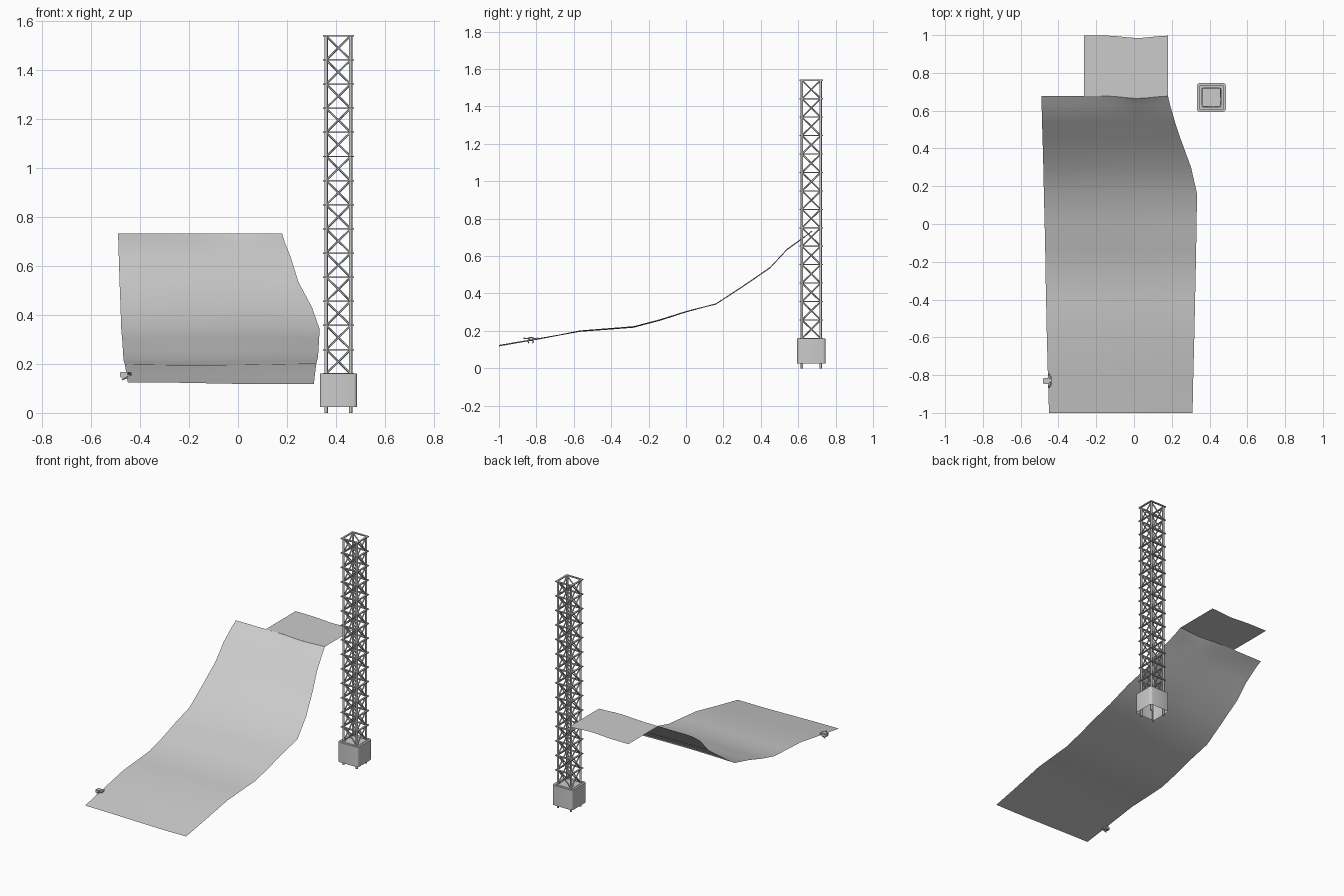
import bpy, bmesh, math
from mathutils import Vector, Matrix

if "Cube" in bpy.data.objects:
    bpy.data.objects.remove(bpy.data.objects["Cube"])


def finish(bm, name, smooth=None):
    me = bpy.data.meshes.new(name)
    bm.to_mesh(me)
    bm.free()
    ob = bpy.data.objects.new(name, me)
    bpy.context.collection.objects.link(ob)
    if smooth:
        bpy.context.view_layer.objects.active = ob
        ob.select_set(True)
        bpy.ops.object.shade_smooth_by_angle(angle=math.radians(smooth))
        ob.select_set(False)
    return ob


def box(bm, c, size):
    return bmesh.ops.create_cube(
        bm, size=1, matrix=Matrix.Translation(c) @ Matrix.Diagonal((*size, 1)))['verts']


def rod(bm, a, b, r, n=8):
    a, b = Vector(a), Vector(b)
    d = b - a
    m = Matrix.Translation((a + b) / 2) @ d.to_track_quat('Z', 'Y').to_matrix().to_4x4()
    bmesh.ops.create_cone(bm, cap_ends=True, segments=n, radius1=r, radius2=r,
                          depth=d.length, matrix=m)


def sheet(rows, name):
    bm = bmesh.new()
    g = [[bm.verts.new(p) for p in row] for row in rows]
    for r0, r1 in zip(g, g[1:]):
        for i in range(len(r0) - 1):
            bm.faces.new((r0[i], r0[i + 1], r1[i + 1], r1[i]))
    return finish(bm, name, 60)


def wave(x):  # gentle dip of the crest line seen from the top
    return -0.013 * math.exp(-((x - 0.02) / 0.1) ** 2)


# Hillside: rows of y, z, left x, right x
profile = [
    (-1.0, .121, -.45, .31), (-.8, .156, -.456, .314), (-.57, .199, -.462, .32),
    (-.42, .21, -.465, .323), (-.28, .221, -.468, .326), (-.14, .258, -.47, .329),
    (0, .302, -.473, .331), (.16, .343, -.477, .334), (.3, .435, -.48, .302),
    (.45, .538, -.484, .247), (.54, .635, -.487, .217), (.63, .7, -.489, .191),
    (.678, .733, -.49, .18)]
N = 16
rows = []
for k, (y, z, xl, xr) in enumerate(profile):
    inner = 0 if k == len(profile) - 1 else 1
    row = []
    for i in range(N + 1):
        x = xl + (xr - xl) * i / N
        dy = wave(x) if not inner else 0
        row.append((x, y + dy, z + inner * .004 * math.sin(5 * x + 4 * y + 1.5)))
    rows.append(row)
sheet(rows, "hillside")

# Flat ledge behind the crest
xs = [-.265 + .445 * i / 10 for i in range(11)]
sheet([[(x, y + wave(x), .733) for x in xs] for y in (.678, .84, .998)], "upper_ledge")

# Tower base: rounded, open underneath
CX, CY = .41, .67
bm = bmesh.new()
box(bm, (CX, CY, .0925), (.152, .152, .135))
edges = [e for e in bm.edges if abs(e.verts[0].co.z - e.verts[1].co.z) > .1]
bmesh.ops.bevel(bm, geom=edges, offset=.014, segments=3, profile=.5, affect='EDGES')
bm.normal_update()
bmesh.ops.delete(bm, geom=[f for f in bm.faces if f.normal.z < -.9], context='FACES')
finish(bm, "tower_base", 40)

# Tower legs
H, Z0, Z1, BAYS = .05, .16, 1.54, 14
bm = bmesh.new()
for sx in (-H, H):
    for sy in (-H, H):
        rod(bm, (CX + sx, CY + sy, 0), (CX + sx, CY + sy, Z1), .0068)
finish(bm, "tower_legs", 50)

# Horizontal rings and crossed braces
rings, braces = bmesh.new(), bmesh.new()
step = (Z1 - Z0) / BAYS
for i in range(BAYS + 1):
    z = Z0 + i * step
    for s in (-1, 1):
        box(rings, (CX, CY + s * .0565, z), (.126, .012, .006))
        box(rings, (CX + s * .0565, CY, z), (.012, .102, .006))
    if i == BAYS:
        break
    for s in (-H, H):
        for a in (-H, H):
            rod(braces, (CX - a, CY + s, z), (CX + a, CY + s, z + step), .0042, 6)
            rod(braces, (CX + s, CY - a, z), (CX + s, CY + a, z + step), .0042, 6)
finish(rings, "tower_rings")
finish(braces, "tower_braces", 50)

# Small device at the foot of the slope
GX, GY, GZ = -.464, -.83, .152
bm = bmesh.new()
vs = box(bm, (GX, GY, GZ + .004), (.036, .032, .022))
bmesh.ops.bevel(bm, geom=list({e for v in vs for e in v.link_edges}), offset=.003,
                segments=2, affect='EDGES')
finish(bm, "device_body", 40)
bm = bmesh.new()
for s in (-1, 1):
    rod(bm, (GX + .012, GY + s * .038, GZ + .009), (GX + .027, GY + s * .012, GZ + .006), .003)
    rod(bm, (GX - .01, GY + s * .01, GZ - .016), (GX + .012, GY + s * .014, GZ - .008), .003)
rod(bm, (GX + .015, GY, GZ + .004), (GX + .028, GY, GZ + .004), .01, 12)
finish(bm, "device_arms", 40)
